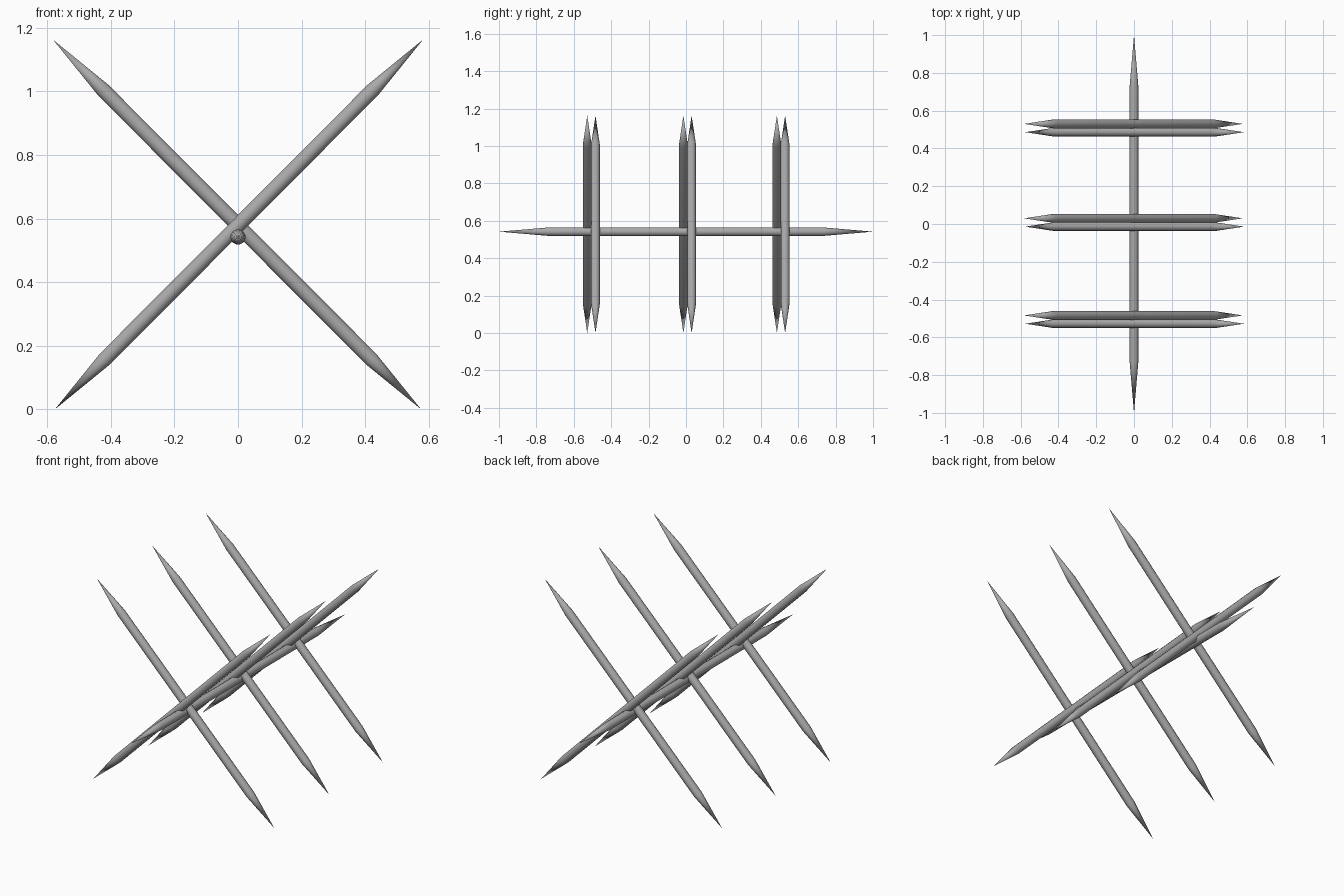
import bpy, bmesh, math
from mathutils import Vector

if "Cube" in bpy.data.objects:
    bpy.data.objects.remove(bpy.data.objects["Cube"])

SIDES = 12
RADIUS = 0.024
TAPER = 0.136      # share of the whole length used by each point

grey = bpy.data.materials.new("weathered grey")
grey.diffuse_color = (0.4, 0.4, 0.4, 1)
grey.use_nodes = True
grey.node_tree.nodes["Principled BSDF"].inputs["Base Color"].default_value = grey.diffuse_color


def stake(name, start, end):
    """Round pole sharpened to a point at both ends."""
    a, b = Vector(start), Vector(end)
    turn = (b - a).to_track_quat('Z', 'Y')
    bm = bmesh.new()

    def ring(t):
        c = a.lerp(b, t)
        angles = [2 * math.pi * (i + 0.5) / SIDES for i in range(SIDES)]
        return [bm.verts.new(c + turn @ Vector((RADIUS * math.cos(w), RADIUS * math.sin(w), 0)))
                for w in angles]

    tip0, tip1 = bm.verts.new(a), bm.verts.new(b)
    low, high = ring(TAPER), ring(1 - TAPER)
    for i in range(SIDES):
        j = (i + 1) % SIDES
        bm.faces.new((tip0, low[j], low[i]))
        bm.faces.new((low[i], low[j], high[j], high[i]))
        bm.faces.new((high[i], high[j], tip1))
    bmesh.ops.recalc_face_normals(bm, faces=bm.faces)
    for f in bm.faces:
        f.smooth = True
    mesh = bpy.data.meshes.new(name)
    bm.to_mesh(mesh)
    bm.free()
    mesh.materials.append(grey)
    obj = bpy.data.objects.new(name, mesh)
    bpy.context.collection.objects.link(obj)


# Long horizontal rail
stake("rail", (0, -1, 0.542), (0, 1, 0.542))

# Three crossed pairs resting over the rail
for n, y in enumerate((-0.528, -0.014, 0.486), 1):
    stake(f"rising_stake_{n}", (-0.576, y, 0.0), (0.582, y, 1.163))
    stake(f"falling_stake_{n}", (0.576, y + 0.044, 0.0), (-0.582, y + 0.044, 1.163))
